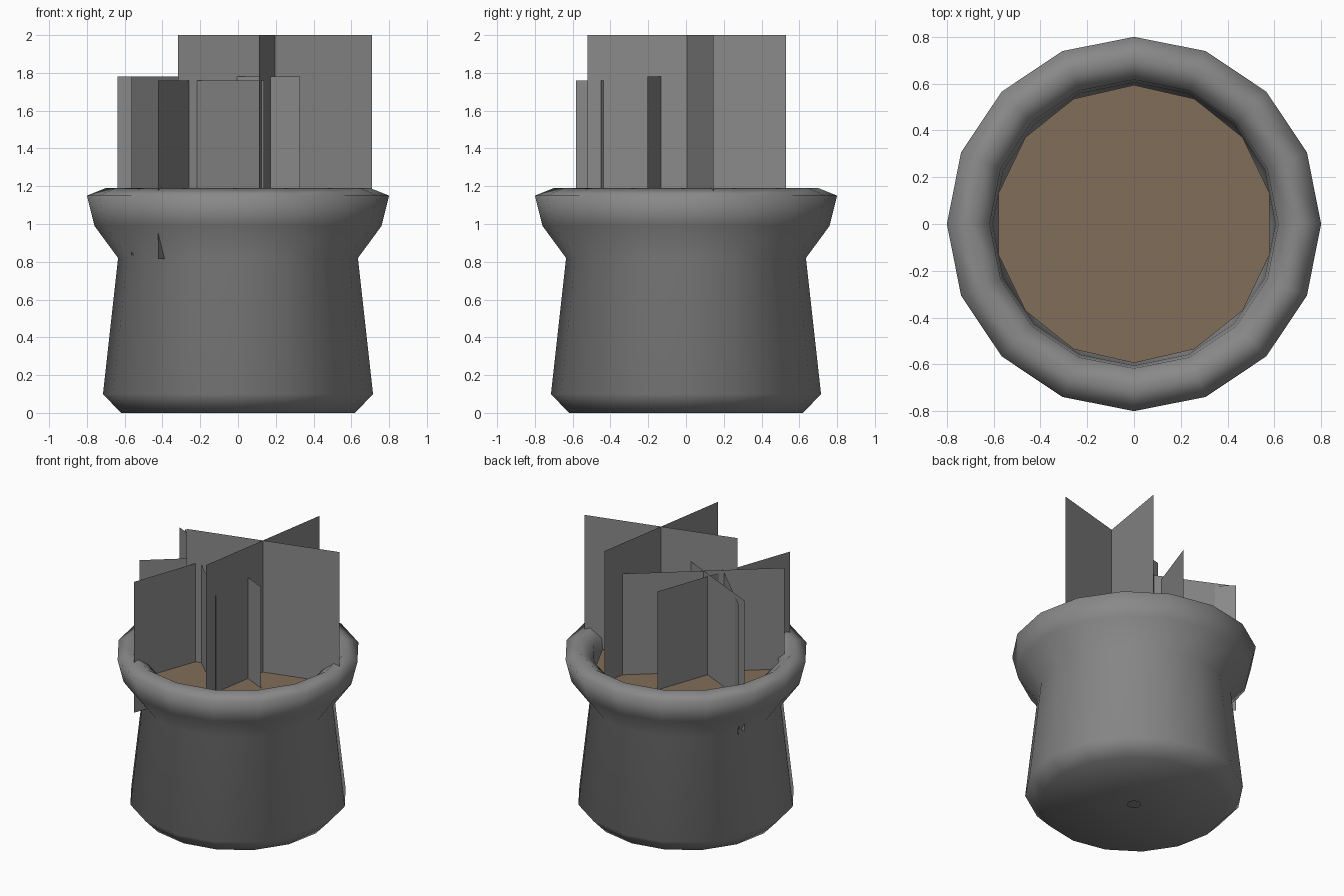
import bpy, math
from mathutils import Vector

cube = bpy.data.objects.get("Cube")
if cube:
    bpy.data.objects.remove(cube, do_unlink=True)


def material(name, rgb):
    mat = bpy.data.materials.new(name)
    mat.use_nodes = True
    mat.diffuse_color = (*rgb, 1)
    mat.node_tree.nodes["Principled BSDF"].inputs["Base Color"].default_value = (*rgb, 1)
    return mat


def add_object(name, verts, faces, mat, smooth=False):
    mesh = bpy.data.meshes.new(name)
    mesh.from_pydata(verts, [], faces)
    mesh.materials.append(mat)
    mesh.polygons.foreach_set("use_smooth", [smooth] * len(mesh.polygons))
    obj = bpy.data.objects.new(name, mesh)
    bpy.context.collection.objects.link(obj)
    return obj


def ring(radius, z, sides, start=0):
    angles = [start + math.tau * i / sides for i in range(sides)]
    return [(radius * math.cos(a), radius * math.sin(a), z) for a in angles]


grey = material("grey", (0.25, 0.25, 0.25))
brown = material("soil brown", (0.22, 0.155, 0.1))

# Pot: profile turned from the drain hole, up the outside, over the lip to the inner floor
SIDES = 16
profile = [(0.043, 0), (0.62, 0), (0.715, 0.1), (0.635, 0.82), (0.76, 0.99),
           (0.8, 1.15), (0.7, 1.19), (0.617, 1.13), (0.605, 1.0), (0.55, 0.05)]
verts = [v for r, z in profile for v in ring(r, z, SIDES)]
faces = []
for k in range(len(profile) - 1):
    for i in range(SIDES):
        j = (i + 1) % SIDES
        low, high = k * SIDES, (k + 1) * SIDES
        faces.append((low + i, low + j, high + j, high + i))
last = (len(profile) - 1) * SIDES
faces.append(tuple(range(last, last + SIDES)))
add_object("pot", verts, faces, grey, smooth=True)

# Soil disc
add_object("soil", ring(0.594, 1.05, 14, math.pi / 2), [tuple(range(14))], brown)


# Foliage: pairs of crossed upright cards
def crossed_cards(name, x, y, angles, bottom, top, half=0.532):
    verts, faces = [], []
    for a in angles:
        reach = Vector((math.cos(math.radians(a)), math.sin(math.radians(a)), 0)) * half
        low, high = Vector((x, y, bottom)), Vector((x, y, top))
        n = len(verts)
        verts += [low - reach, low + reach, high + reach, high - reach]
        faces.append((n, n + 1, n + 2, n + 3))
    add_object(name, verts, faces, grey)


crossed_cards("tall_leaves", 0.195, 0.005, (15.2, 80.8), 1.05, 2.0)
crossed_cards("middle_leaves", -0.155, 0.02, (-25, 40), 0.835, 1.78)
crossed_cards("short_leaves", -0.245, -0.08, (70.5, 136), 0.815, 1.76)
